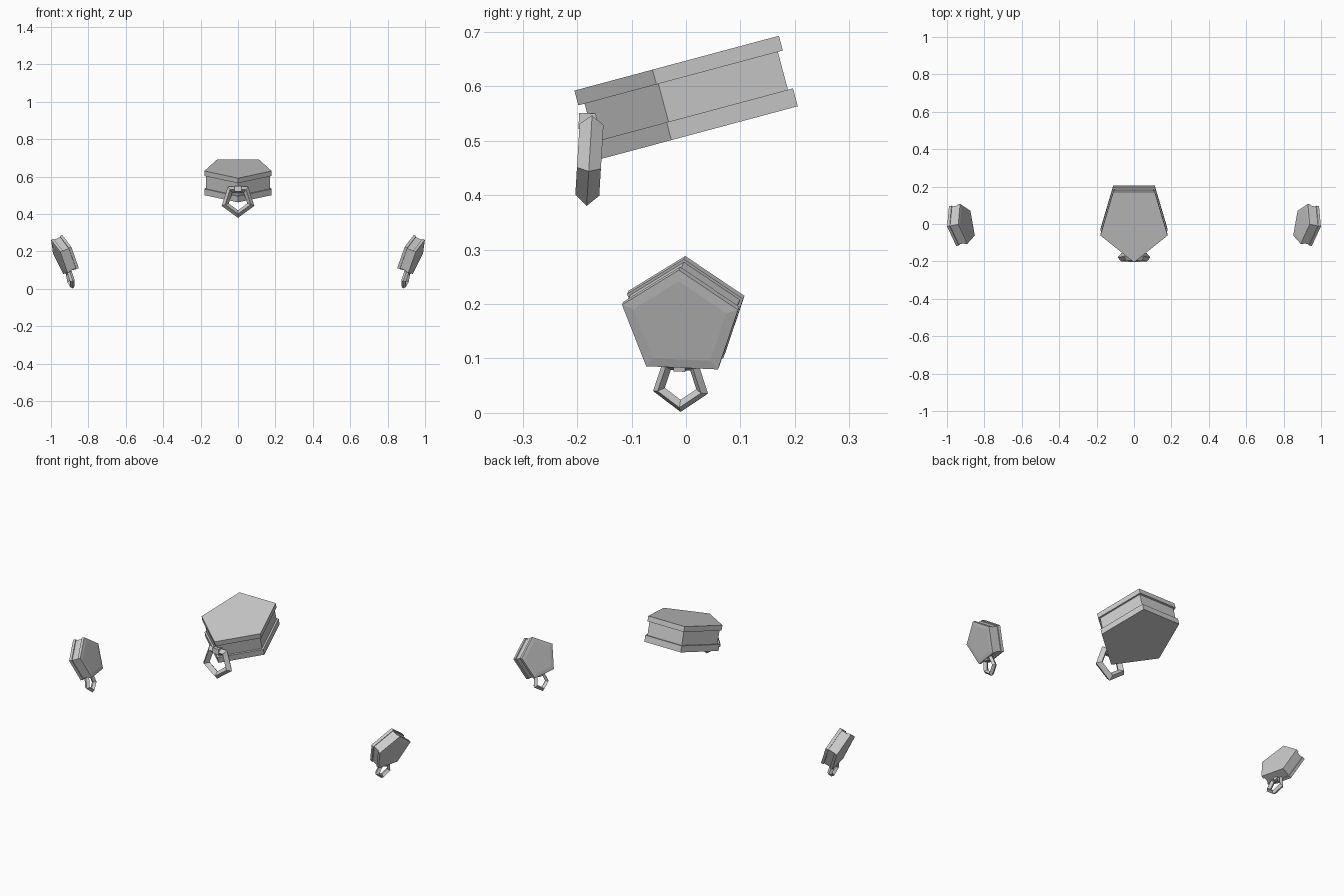
import bpy, bmesh, math
from mathutils import Vector

if "Cube" in bpy.data.objects:
    bpy.data.objects.remove(bpy.data.objects["Cube"])

grey = bpy.data.materials.new("plain grey")
grey.diffuse_color = (0.6, 0.6, 0.6, 1)
grey.use_nodes = True
grey.node_tree.nodes["Principled BSDF"].inputs["Base Color"].default_value = grey.diffuse_color


def frame(up, normal):
    """Right-angled frame: sideways, up (towards the point), normal."""
    n = Vector(normal).normalized()
    u = Vector(up)
    u = (u - n * u.dot(n)).normalized()
    return u.cross(n), u, n


def finish(name, bm):
    bmesh.ops.recalc_face_normals(bm, faces=bm.faces)
    mesh = bpy.data.meshes.new(name)
    bm.to_mesh(mesh)
    bm.free()
    mesh.materials.append(grey)
    ob = bpy.data.objects.new(name, mesh)
    bpy.context.collection.objects.link(ob)
    return ob


def skin(bm, loops, closed):
    """Join neighbouring vertex loops with quads."""
    count = len(loops)
    for i in range(count if closed else count - 1):
        a, b = loops[i], loops[(i + 1) % count]
        m = len(a)
        for k in range(m):
            bm.faces.new((a[k], a[(k + 1) % m], b[(k + 1) % m], b[k]))


def spool(name, centre, up, normal, rs, ru, rows):
    """Five-sided flanged band; rows are (height along normal, scale)."""
    s, u, n = frame(up, normal)
    bm = bmesh.new()
    loops = []
    for w, k in rows:
        loops.append([bm.verts.new(Vector(centre) + n * w
                      + s * (rs * k * math.sin(a)) + u * (ru * k * math.cos(a)))
                      for a in (math.tau * i / 5 for i in range(5))])
    skin(bm, loops, False)
    bm.faces.new(loops[0])
    bm.faces.new(loops[-1])
    return finish(name, bm)


def ring(name, centre, up, normal, outer, minor, depth):
    """Five-sided ring pointing down, with a diamond cross-section."""
    s, u, n = frame(up, normal)
    bm = bmesh.new()
    loops = []
    for i in range(5):
        a = math.tau * i / 5
        d = s * math.sin(a) - u * math.cos(a)
        c = Vector(centre) + d * (outer - minor)
        loops.append([bm.verts.new(c + o) for o in
                      (d * minor, n * depth, -d * minor, -n * depth)])
    skin(bm, loops, True)
    return finish(name, bm)


def block(name, centre, up, normal, size):
    """Small clasp holding a ring."""
    s, u, n = frame(up, normal)
    bm = bmesh.new()
    bmesh.ops.create_cube(bm, size=1)
    for v in bm.verts:
        p = v.co.copy()
        v.co = Vector(centre) + s * p.x * size[0] + u * p.y * size[1] + n * p.z * size[2]
    return finish(name, bm)


# Collar, leaning forward, with its front point towards -y
t = math.radians(15)
spool("collar", (0, 0.020, 0.583), (0, -math.cos(t), -math.sin(t)),
      (0, -math.sin(t), math.cos(t)), 0.189, 0.215,
      [(-0.067, 1), (-0.033, 1), (-0.033, 0.945),
       (0.039, 0.945), (0.039, 1), (0.067, 1)])
ring("collar_ring", (0, -0.177, 0.472), (0, 0.06, 1), (0, -1, 0.06), 0.092, 0.02, 0.022)
block("collar_clasp", (0, -0.174, 0.535), (0, 0.06, 1), (0, -1, 0.06), (0.035, 0.03, 0.046))

# Mirrored pair of cuffs with hanging rings
cuff_rows = [(-0.035, 0.8), (-0.033, 1), (-0.018, 1), (-0.018, 0.945),
             (0.018, 0.945), (0.018, 1), (0.033, 1), (0.035, 0.8)]
for side, x in (("left", -1), ("right", 1)):
    normal = (0.90 * x, -0.18, -0.39)
    up = (0.39 * x, -0.03, 0.92)
    spool(side + "_cuff", (0.927 * x, -0.004, 0.176), up, normal, 0.114, 0.108, cuff_rows)
    ring_up = (0.25 * x, 0, 0.97)
    ring_normal = (0.95 * x, -0.18, -0.25)
    ring(side + "_cuff_ring", (0.896 * x, -0.010, 0.054), ring_up, ring_normal,
         0.054, 0.0115, 0.013)
    block(side + "_cuff_clasp", (0.904 * x, -0.010, 0.088), ring_up, ring_normal,
          (0.022, 0.018, 0.028))
